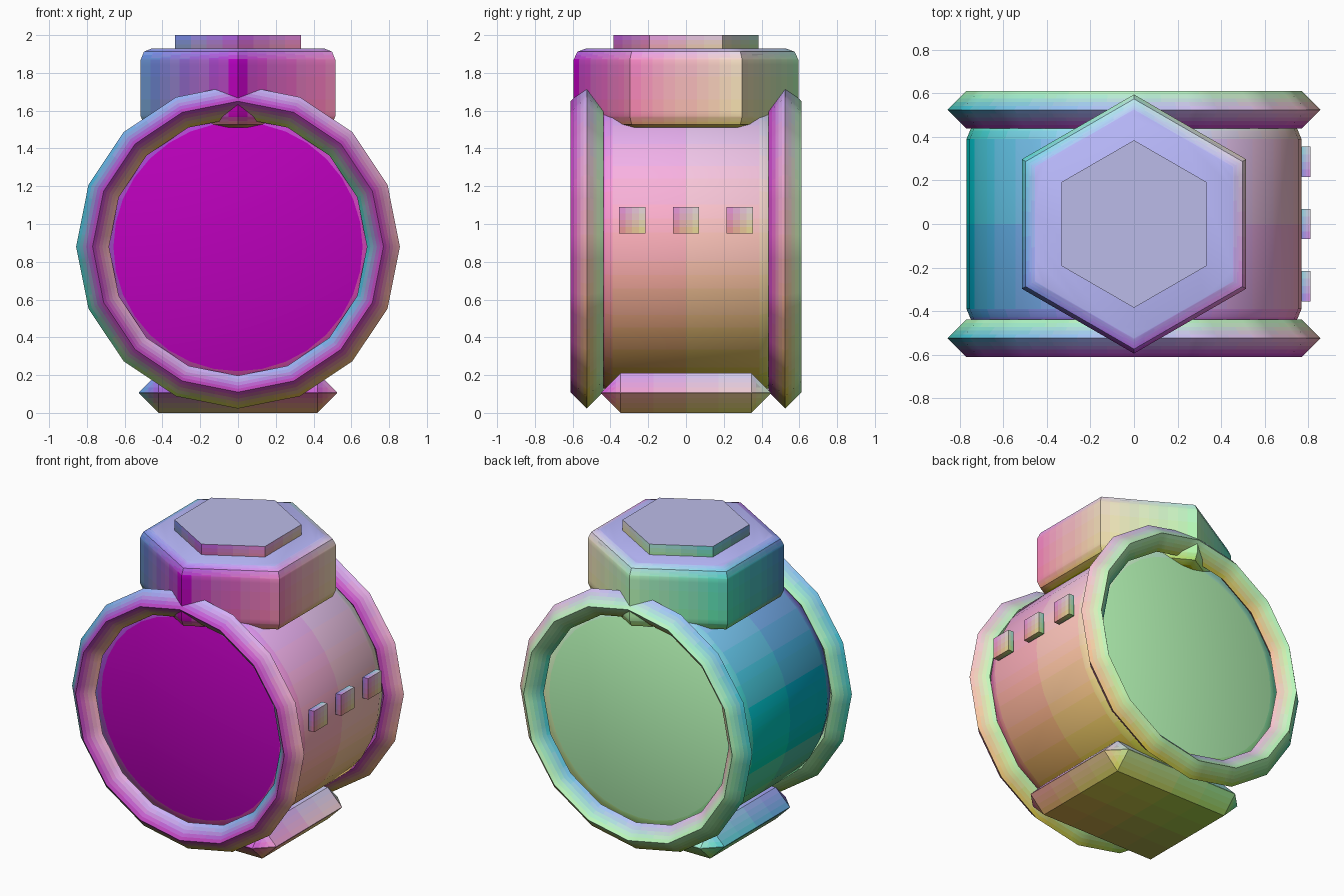
import bpy, bmesh, math
from mathutils import Vector, Euler

if "Cube" in bpy.data.objects:
    bpy.data.objects.remove(bpy.data.objects["Cube"])

AXIS_Z = 0.88   # height of the drum centre line
STEPS = 16      # colour steps per channel
SIDEWAYS = (math.pi / 2, 0, 0)


def tint(key):
    # one shared material per colour step
    name = "tint_%d_%d_%d" % key
    mat = bpy.data.materials.get(name)
    if not mat:
        mat = bpy.data.materials.new(name)
        mat.diffuse_color = [k / STEPS for k in key] + [1]
        mat.use_nodes = True
        mat.node_tree.nodes["Principled BSDF"].inputs["Base Color"].default_value = mat.diffuse_color
    return mat


def paint(obj, cuts):
    # colour by surface direction, blended between corners over a finer grid
    bm = bmesh.new()
    bm.from_mesh(obj.data)
    bm.normal_update()
    layer = bm.verts.layers.float_vector.new("direction")
    for v in bm.verts:
        v[layer] = v.normal
    if cuts:
        bmesh.ops.subdivide_edges(bm, edges=bm.edges[:], cuts=cuts, use_grid_fill=True)
    slots = {}
    for f in bm.faces:
        n = sum((v[layer] for v in f.verts), Vector()) / len(f.verts)
        key = tuple(max(0, min(STEPS, round((c + 1) / 2 * STEPS))) for c in n)
        if key not in slots:
            slots[key] = len(slots)
            obj.data.materials.append(tint(key))
        f.material_index = slots[key]
    bm.verts.layers.float_vector.remove(layer)
    bm.to_mesh(obj.data)
    bm.free()


def finish(obj, name, rotation=(0, 0, 0), cuts=3):
    obj.name = obj.data.name = name
    obj.data.transform(Euler(rotation).to_matrix().to_4x4())
    paint(obj, cuts)
    bpy.ops.object.select_all(action='DESELECT')
    obj.select_set(True)
    bpy.context.view_layer.objects.active = obj
    bpy.ops.object.shade_smooth_by_angle(angle=math.radians(32))
    return obj


def bevel(obj, width, segments=1, pick=lambda e: True):
    bm = bmesh.new()
    bm.from_mesh(obj.data)
    bmesh.ops.bevel(bm, geom=[e for e in bm.edges if pick(e)], offset=width,
                    segments=segments, profile=0.5, affect='EDGES')
    bm.to_mesh(obj.data)
    bm.free()


def end_edge(e):
    # edges lying in the end planes of a cylinder
    return abs(e.verts[0].co.z - e.verts[1].co.z) < 1e-4


def cylinder(name, sides, radius, depth, loc, width=0, rotation=(0, 0, 0), cuts=3):
    bpy.ops.mesh.primitive_cylinder_add(vertices=sides, radius=radius, depth=depth, location=loc)
    obj = bpy.context.object
    if width:
        bevel(obj, width, 2, end_edge)
    return finish(obj, name, rotation, cuts)


def box(name, size, loc, width=0):
    bpy.ops.mesh.primitive_cube_add(size=1, location=loc)
    obj = bpy.context.object
    for v in obj.data.vertices:
        v.co = [c * s for c, s in zip(v.co, size)]
    if width:
        bevel(obj, width)
    return finish(obj, name)


# Drum body lying along y
cylinder("drum_body", 32, 0.77, 1.0, (0, 0, AXIS_Z), 0.11, SIDEWAYS, 1)

# Diamond-section rims at front and back
for name, y in (("front_rim", -0.525), ("back_rim", 0.525)):
    bpy.ops.mesh.primitive_torus_add(major_segments=16, minor_segments=4, major_radius=0.77,
                                     minor_radius=0.087, location=(0, y, AXIS_Z))
    finish(bpy.context.object, name, SIDEWAYS, 4)

# Hexagonal cap and the raised plate on it
cylinder("hex_cap", 6, 0.595, 0.42, (0, 0, 1.72), 0.06, cuts=9)
cylinder("cap_plate", 6, 0.385, 0.10, (0, 0, 1.95))

# Chamfered foot
box("foot", (1.05, 0.90, 0.212), (0, 0, 0.106), 0.1045)

# Row of buttons on the right side
for i in range(3):
    box(f"button_{i + 1}", (0.04, 0.14, 0.14), (0.79, (i - 1) * 0.285, 1.02))
